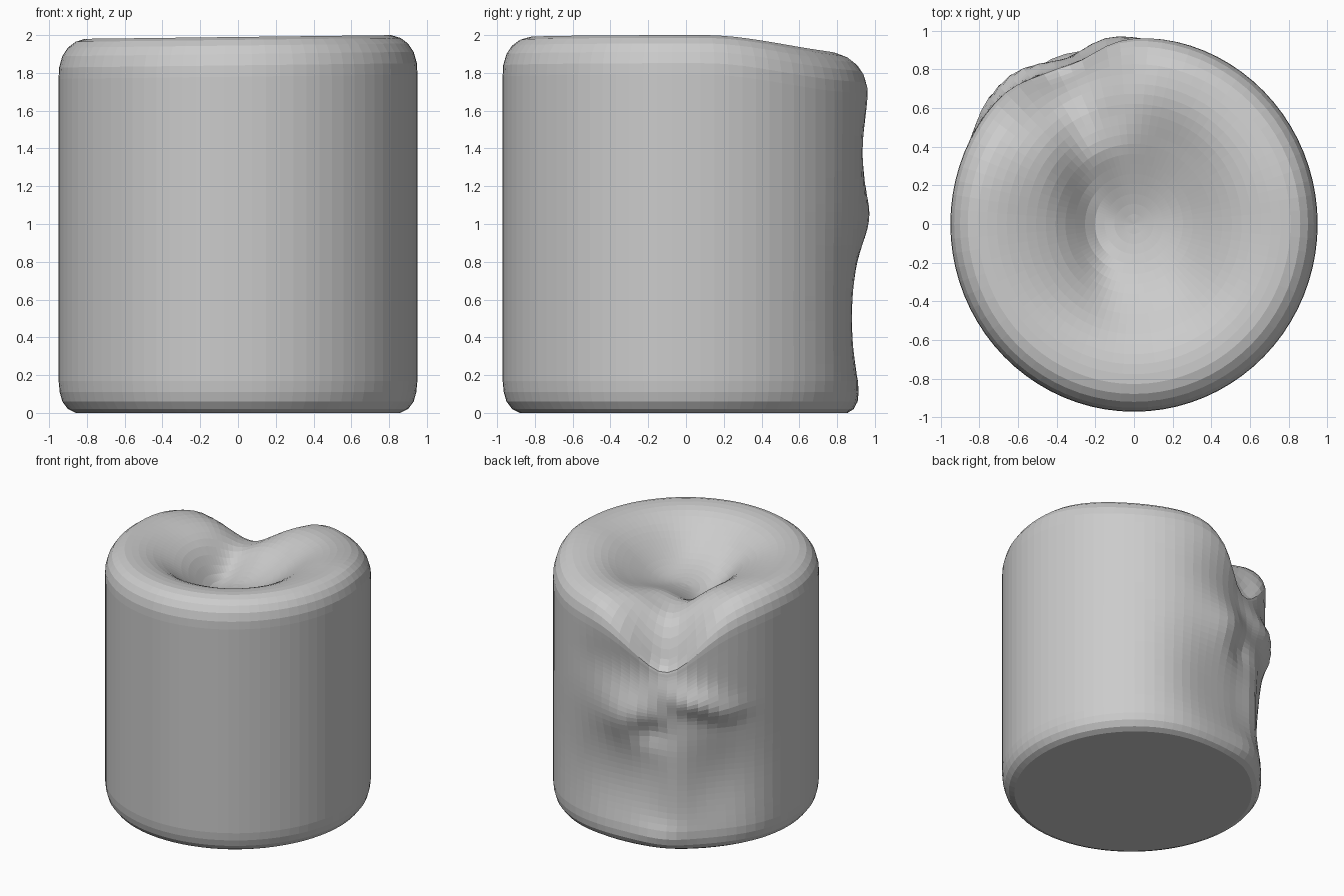
import bpy, bmesh
from math import sin, cos, pi, exp, degrees

cube = bpy.data.objects.get("Cube")
if cube:
    bpy.data.objects.remove(cube, do_unlink=True)

SEGMENTS = 80
WALL_RINGS = 36
BOWL_RINGS = 15
SPOUT = 115  # direction of the melted spout, degrees


def bell(d, width):
    return exp(-0.5 * (d / width) ** 2)


def smooth(t):
    t = min(max(t, 0), 1)
    return t * t * (3 - 2 * t)


def turn(a, b):
    return (a - b + 180) % 360 - 180


# Wax dents and drips on the wall: angle, height, amount, angular width, height width
lumps = [
    (92, 0.5, -0.10, 17, 0.33),
    (142, 0.55, -0.07, 11, 0.3),
    (118, 0.6, -0.05, 12, 0.4),
    (114, 1.38, -0.07, 12, 0.22),
    (92, 1.4, -0.03, 12, 0.15),
    (121, 0.6, 0.04, 6, 0.3),
    (120, 1.26, 0.04, 7, 0.09),
    (131, 1.19, 0.06, 7, 0.07),
    (142, 1.11, 0.04, 6, 0.06),
    (100, 1.02, 0.05, 9, 0.13),
    (109, 0.93, -0.05, 6, 0.08),
    (114, 0.1, 0.03, 8, 0.08),
]

# Outline from the base edge, up the wall, over the rim and into the bowl
profile = [(0.86, 0.0), (0.9, 0.02), (0.93, 0.06), (0.944, 0.11)]
profile += [(0.95, 0.17 + 1.61 * i / WALL_RINGS) for i in range(WALL_RINGS + 1)]
profile += [(0.947, 1.84), (0.93, 1.9), (0.9, 1.945), (0.86, 1.975), (0.81, 1.99)]
for i in range(BOWL_RINGS):
    radius = 0.76 * (1 - i / BOWL_RINGS)
    profile.append((radius, 1.75 + 0.24 * smooth(radius / 0.78)))


def melt(r, z, angle):
    """Position of one wax point after melting."""
    deg = degrees(angle)
    x, y = r * cos(angle), r * sin(angle)
    # spout: the rim sinks to an open channel and the wall below it is shortened
    if r < 0.948:
        channel = 1.76 - 0.36 * smooth((r - 0.6) / 0.37)
    else:
        channel = min(z, 1 + (z - 1) * 0.5)
    if z < 0.15:
        channel = z
    # lowered back rim
    z -= smooth((z - 1.2) / 0.6) * (0.09 * smooth((y - 0.1) / 0.8) - 0.012 * x)
    z += (channel - z) * bell(turn(deg, SPOUT), 13.5) * smooth((r - 0.35) / 0.3)
    # groove, ridge and hollows on the bowl floor
    floor = smooth((0.75 - r) / 0.3)
    z -= floor * 0.13 * bell(x + 0.19 + 0.15 * y, 0.1) * bell(y - 0.07, 0.28)
    z -= floor * 0.06 * bell(x - 0.2, 0.16) * bell(y - 0.05, 0.35)
    z -= floor * 0.05 * bell(x - 0.03, 0.3) * bell(y + 0.35, 0.16)
    # dents and drips
    outer = smooth((r - 0.7) / 0.25)
    for a, h, amount, wide, tall in lumps:
        r += outer * amount * bell(turn(deg, a), wide) * bell(z - h, tall)
    return r * cos(angle), r * 1.022 * sin(angle), z


# Candle body
bm = bmesh.new()
rings = []
for r, z in profile:
    rings.append([bm.verts.new(melt(r, z, 2 * pi * i / SEGMENTS)) for i in range(SEGMENTS)])
for low, high in zip(rings, rings[1:]):
    for i in range(SEGMENTS):
        j = (i + 1) % SEGMENTS
        bm.faces.new((low[i], low[j], high[j], high[i]))
bm.faces.new(rings[0][::-1])
centre = bm.verts.new(melt(0, 1.75, 0))
for i in range(SEGMENTS):
    bm.faces.new((rings[-1][i], rings[-1][(i + 1) % SEGMENTS], centre))

mesh = bpy.data.meshes.new("candle_body")
bm.to_mesh(mesh)
bm.free()
candle = bpy.data.objects.new("candle_body", mesh)
bpy.context.collection.objects.link(candle)

# Wax colour
wax = bpy.data.materials.new("grey_wax")
wax.use_nodes = True
colour = (0.6, 0.6, 0.6, 1)
wax.diffuse_color = colour
wax.node_tree.nodes["Principled BSDF"].inputs["Base Color"].default_value = colour
mesh.materials.append(wax)
